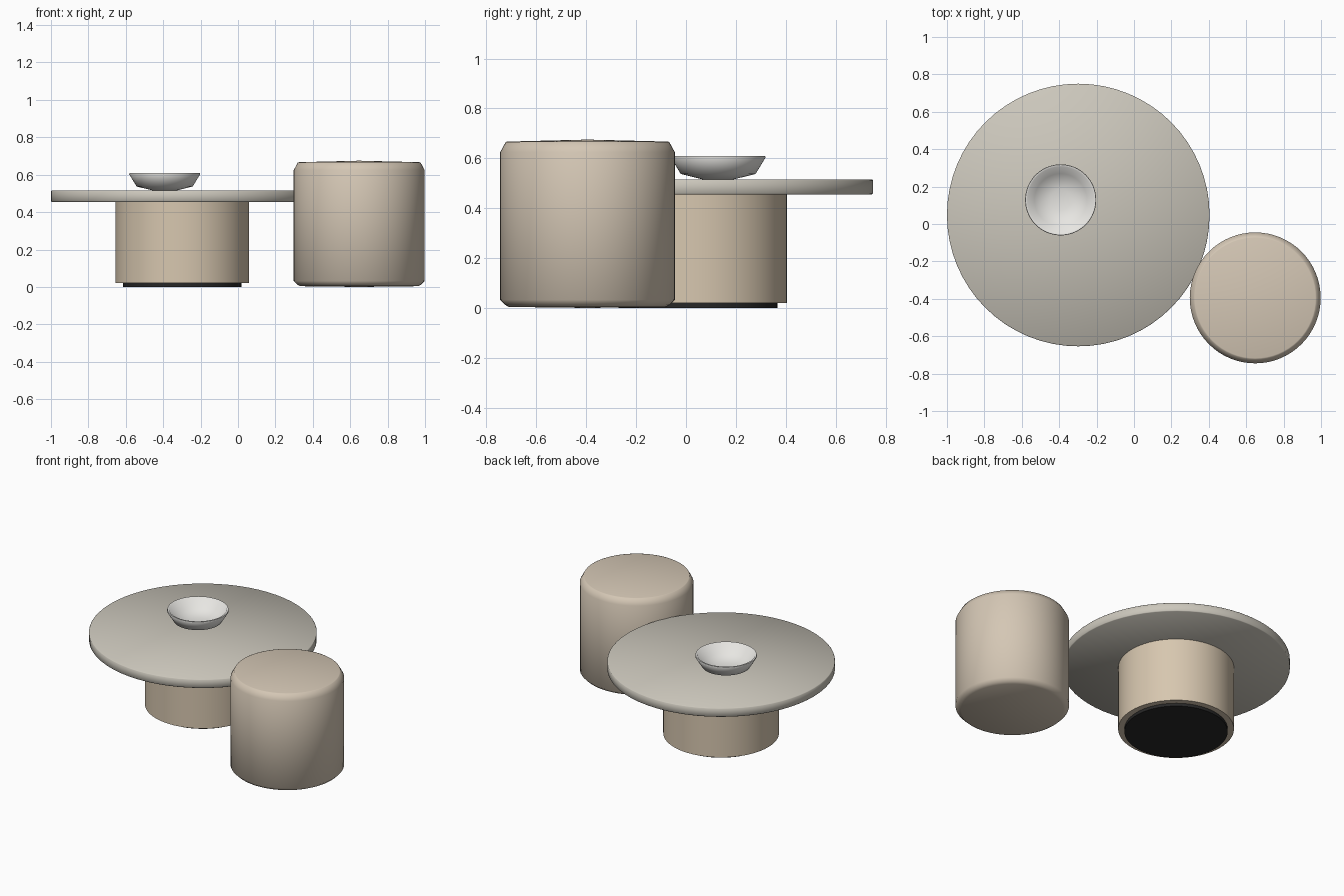
import bpy, bmesh, math
from mathutils import Vector, Matrix

if "Cube" in bpy.data.objects:
    bpy.data.objects.remove(bpy.data.objects["Cube"])


def material(name, rgb):
    m = bpy.data.materials.new(name)
    m.diffuse_color = (*rgb, 1)
    m.use_nodes = True
    m.node_tree.nodes["Principled BSDF"].inputs["Base Color"].default_value = m.diffuse_color
    return m


def lathe(name, center, profile, mat, angle=30, steps=64):
    """Spin an (r, z) profile that may start and end on the axis."""
    bm = bmesh.new()
    verts = [bm.verts.new((r, 0, z)) for r, z in profile]
    edges = [bm.edges.new(p) for p in zip(verts, verts[1:])]
    bmesh.ops.spin(bm, geom=verts + edges, cent=(0, 0, 0), axis=(0, 0, 1),
                   angle=math.tau, steps=steps)
    bmesh.ops.remove_doubles(bm, verts=bm.verts, dist=1e-4)
    bmesh.ops.recalc_face_normals(bm, faces=bm.faces)
    mesh = bpy.data.meshes.new(name)
    bm.to_mesh(mesh)
    bm.free()
    mesh.materials.append(mat)
    obj = bpy.data.objects.new(name, mesh)
    obj.location = (*center, 0)
    bpy.context.collection.objects.link(obj)
    bpy.ops.object.select_all(action='DESELECT')
    obj.select_set(True)
    bpy.context.view_layer.objects.active = obj
    bpy.ops.object.shade_smooth_by_angle(angle=math.radians(angle))
    return obj


stone = material("stone", (0.60, 0.57, 0.50))
wood = material("wood", (0.68, 0.57, 0.43))
dark = material("dark", (0.02, 0.02, 0.02))
fabric = material("fabric", (0.66, 0.57, 0.46))
ceramic = material("ceramic", (0.80, 0.79, 0.76))

# Round table: recessed foot, drum pedestal, thin top
table = (-0.298, 0.048)
lathe("table_foot", table, [(0, 0), (0.318, 0), (0.318, 0.02), (0, 0.02)], dark)
lathe("table_pedestal", table,
      [(0, 0.02), (0.357, 0.02), (0.357, 0.455), (0, 0.455)], wood)
lathe("table_top", table,
      [(0, 0.455), (0.698, 0.455), (0.702, 0.459), (0.702, 0.511),
       (0.698, 0.515), (0, 0.515)], stone, angle=50)

# Open bowl with a thin rim
lathe("bowl", (-0.392, 0.129),
      [(0, 0.515), (0.06, 0.515), (0.15, 0.537), (0.19, 0.603), (0.188, 0.61),
       (0.178, 0.61), (0.14, 0.549), (0.055, 0.528), (0, 0.526)], ceramic, angle=60)

# Soft pouf with eased edges and a slight crown
lathe("pouf", (0.648, -0.395),
      [(0, 0), (0.315, 0.004), (0.33, 0.012), (0.35, 0.032), (0.35, 0.625),
       (0.328, 0.665), (0.322, 0.667), (0, 0.675)], fabric, angle=80)
